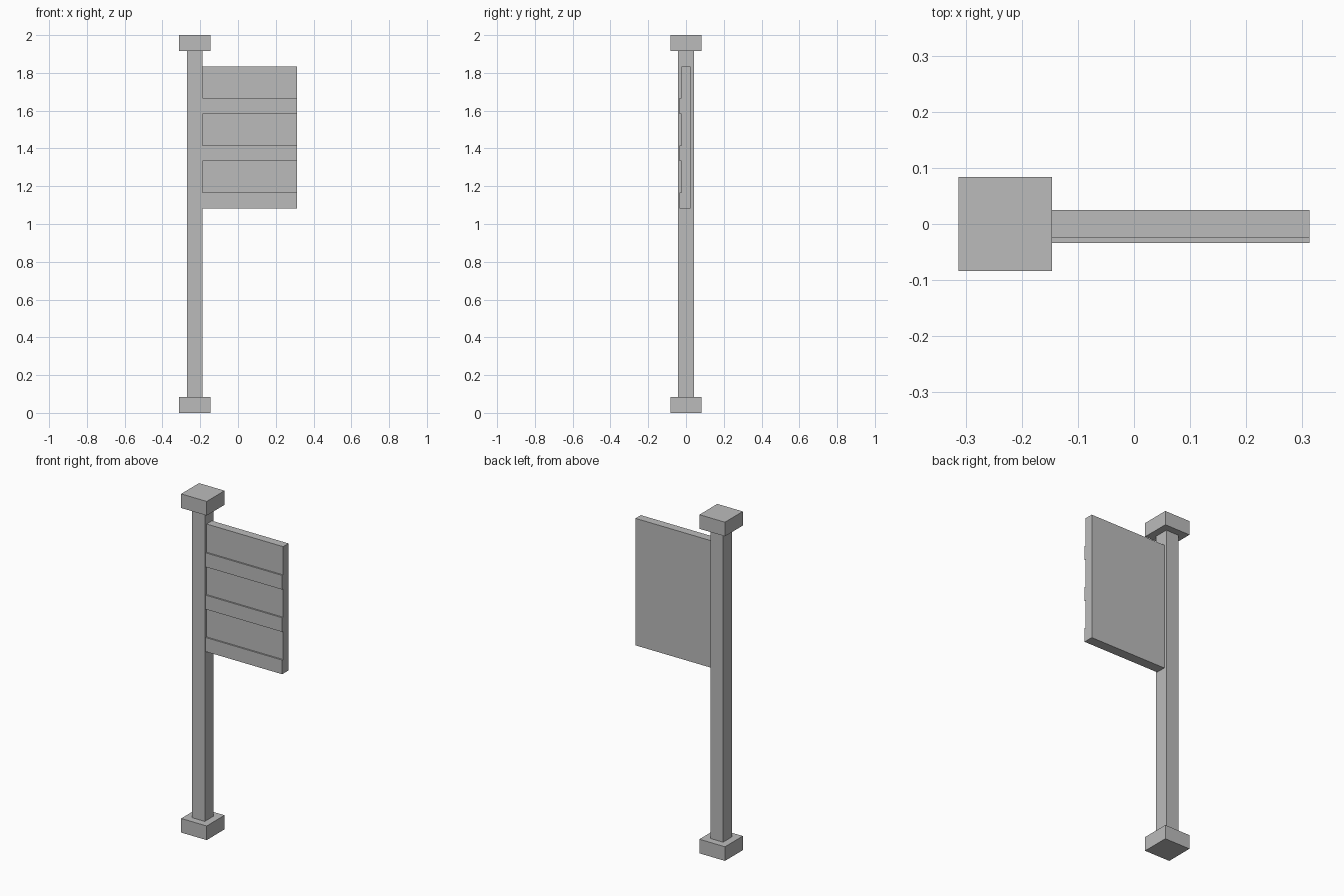
import bpy

cube = bpy.data.objects.get("Cube")
if cube:
    bpy.data.objects.remove(cube, do_unlink=True)

# One plain grey for everything
GREY = (0.5, 0.5, 0.5, 1.0)
grey = bpy.data.materials.new("plain grey")
grey.use_nodes = True
grey.diffuse_color = GREY
grey.node_tree.nodes["Principled BSDF"].inputs["Base Color"].default_value = GREY


def box(name, x, y, z):
    """Add a box spanning the given (low, high) range on each axis."""
    spans = (x, y, z)
    bpy.ops.mesh.primitive_cube_add(size=1, location=[(a + b) / 2 for a, b in spans])
    obj = bpy.context.object
    obj.name = name
    obj.scale = [b - a for a, b in spans]
    bpy.ops.object.transform_apply(location=False, rotation=False, scale=True)
    obj.data.materials.append(grey)
    return obj


U = 1 / 12            # post thickness, the module of the whole sign
POST_X = -0.2295      # post axis
RIGHT = 0.3125        # outer end of the board
BOARD_Y = 0.025       # half thickness of the board
STRIP_Y = 0.034       # front of the raised strips

# Post with a square block at each end
half = U / 2
post_right = POST_X + half
box("post", (POST_X - half, post_right), (-half, half), (U, 2 - U))
for name, low in (("base_block", 0), ("top_block", 2 - U)):
    box(name, (POST_X - U, POST_X + U), (-U, U), (low, low + U))

# Sign board on the left side of the post
bottom = 13 * U
box("board", (post_right, RIGHT), (-BOARD_Y, BOARD_Y), (bottom, bottom + 9 * U))

# Raised strips across the front of the board
for i in range(3):
    low = bottom + 3 * U * i
    box(f"strip_{i + 1}", (post_right, RIGHT), (-STRIP_Y, -BOARD_Y), (low, low + U))
